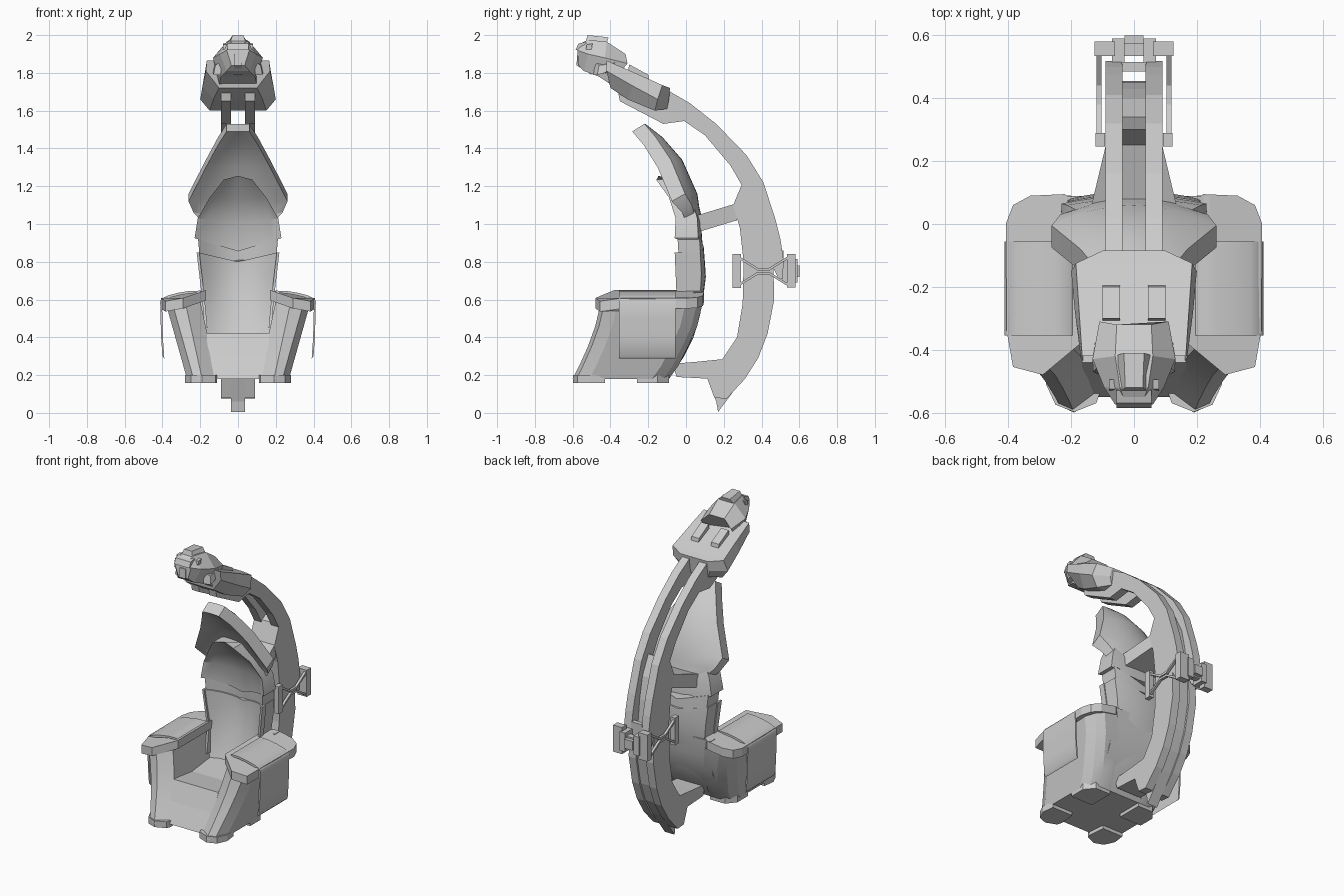
import bpy, bmesh, math


def loft(name, secs, mirror=False, smooth=None):
    """Join closed sections of equal point count, cap both ends."""
    bm = bmesh.new()
    rings = [[bm.verts.new(p) for p in s] for s in secs]
    n = len(rings[0])
    for a, b in zip(rings, rings[1:]):
        for i in range(n):
            j = (i + 1) % n
            bm.faces.new((a[i], a[j], b[j], b[i]))
    bm.faces.new(rings[0])
    bm.faces.new(rings[-1])
    if mirror:
        g = bmesh.ops.duplicate(bm, geom=bm.verts[:] + bm.edges[:] + bm.faces[:])["geom"]
        for v in g:
            if isinstance(v, bmesh.types.BMVert):
                v.co.x *= -1
    bmesh.ops.recalc_face_normals(bm, faces=bm.faces)
    me = bpy.data.meshes.new(name)
    bm.to_mesh(me)
    bm.free()
    ob = bpy.data.objects.new(name, me)
    bpy.context.collection.objects.link(ob)
    if smooth:
        bpy.ops.object.select_all(action='DESELECT')
        bpy.context.view_layer.objects.active = ob
        ob.select_set(True)
        bpy.ops.object.shade_smooth_by_angle(angle=math.radians(smooth))
    return ob


def prism(name, yz, x0, x1, mirror=False):
    """Side profile extruded across x."""
    return loft(name, [[(x, y, z) for y, z in yz] for x in (x0, x1)], mirror)


def box(name, x, y, z, mirror=False):
    return prism(name, [(y[0], z[0]), (y[1], z[0]), (y[1], z[1]), (y[0], z[1])], *x, mirror)


def slab(name, xy, z0, z1, mirror=False):
    """Plan outline extruded up z."""
    return loft(name, [[(x, y, z) for x, y in xy] for z in (z0, z1)], mirror)


def band(name, inner, outer, x0, x1, mirror=False):
    """Curved rail between an inner and an outer side curve."""
    return loft(name, [[(x0, *a), (x1, *a), (x1, *b), (x0, *b)]
                       for a, b in zip(inner, outer)], mirror)


def sym(half):
    """Full section from its right half."""
    return half + [(-x, y, z) for x, y, z in reversed(half)]


def shell(name, rows, tilt=0.0, back=0.25, n=10):
    """Wrapped panel; row = z, half width, centre y, edge y, thickness, edge lift."""
    secs = []
    for z, w, yc, ye, t, lift in rows:
        us = [-1 + 2 * i / n for i in range(n + 1)]
        bend = [(u * w, (ye - yc) * u * u, z + lift * abs(u)) for u in us]
        secs.append([(x, yc + d, zz) for x, d, zz in bend] +
                    [(x, yc + t + d * back, zz + tilt) for x, d, zz in reversed(bend)])
    return loft(name, secs, smooth=25)


# Seat base with front panel and feet
prism("seat", [(-.55, .18), (-.49, .3), (-.44, .42), (-.25, .4), (-.04, .42),
               (.01, .35), (-.09, .18)], -.165, .165)
slab("front_foot", [(.11, -.54), (.12, -.57), (.19, -.598), (.25, -.575), (.28, -.51), (.27, -.43), (.12, -.43)],
     .158, .2, True)
slab("rear_foot", [(.11, -.26), (.27, -.26), (.27, -.15), (.22, -.09), (.11, -.09)], .158, .2, True)

# Sloping arm bodies
secs = []
for z, yf, yb in [(.18, -.6, -.09), (.25, -.565, -.04), (.35, -.52, .01),
                  (.46, -.48, .06), (.59, -.45, .09)]:
    k = (z - .18) / .41
    xi, xo = .11 + .09 * k, .27 + .115 * k
    secs.append([(xi, yf + .06, z), (xi + .08, yf, z), (xo - .035, yf + .02, z), (xo, yf + .09, z),
                 (xo, yb - .09, z), (xo - .03, yb - .03, z), (xo - .08, yb, z), (xi, yb, z)])
loft("arm_side", secs, True, 25)

# Armrest caps and the draped outer pads
outline = [(.17, -.38), (.29, -.48), (.385, -.455), (.405, -.34), (.408, .0), (.385, .06),
           (.33, .09), (.22, .095), (.17, .06)]
loft("armrest", [[(x, y, (.65 if y > -.4 else .63) - (x - .17) * .18 - d) for x, y in outline]
                 for d in (.055, 0)], True)
arc = [(.2, .647), (.26, .645), (.32, .635), (.37, .622), (.405, .605), (.412, .59),
       (.41, .5), (.407, .4), (.4, .3)]
loft("arm_pad", [[(x, -.355, z), (x, -.055, z), (x - .01, -.055, z - .012), (x - .01, -.355, z - .012)]
                 for x, z in arc], True, 60)

# Backrest, head pad and hood
shell("rear_body", [(.18, .2, -.14, -.15, .045, 0), (.3, .21, -.06, -.07, .045, 0), (.4, .22, 0, -.01, .04, 0),
                    (.52, .23, .035, .025, .04, 0), (.64, .24, .05, .04, .04, 0)])
shell("lower_back", [(.18, .15, -.15, -.16, .06, 0), (.3, .16, -.08, -.11, .07, 0),
                     (.4, .17, -.03, -.07, .07, 0), (.6, .185, .02, -.04, .07, 0),
                     (.72, .2, .045, -.05, .06, .02), (.8, .212, .045, -.055, .055, .05)])
shell("middle_back", [(.795, .205, .055, -.04, .045, .05), (.86, .212, .05, -.045, .045, .07)])
shell("head_pad", [(.855, .23, .04, -.06, .05, .07), (1.0, .213, .025, -.055, .055, .03),
                   (1.13, .15, -.04, -.09, .08, .01), (1.255, .075, -.148, -.158, .09, -.02)])
shell("hood", [(.99, .19, .04, .0, .045, .02), (1.05, .235, .02, -.02, .05, .01),
               (1.12, .262, -.01, -.075, .07, 0), (1.3, .17, -.09, -.15, .07, 0),
               (1.42, .105, -.19, -.225, .065, 0), (1.49, .06, -.28, -.285, .065, 0)], .04, 1)
loft("back_side_trim", [[(x0, y, z), (x0 + .014, y, z), (x0 + .014, y + .04, z), (x0, y + .04, z)]
                        for x0, y, z in [(.162, -.09, .45), (.178, -.05, .62), (.205, -.06, .85)]], True)

# Lower crescent: centre fin and twin side rails
inner = [(.16, .06), (.11, .19), (.19, .28), (.27, .4), (.3, .58), (.305, .8), (.285, .98), (.25, 1.1), (.3, 1.22)]
outer = [(.17, .005), (.3, .18), (.37, .29), (.42, .42), (.455, .6), (.45, .8), (.43, .98), (.4, 1.12), (.34, 1.24)]
band("spine_fin", inner, outer, -.036, .036)
mid_out = [(.215, .075)] + [(y + .012, z) for y, z in outer[1:]]
band("spine_rail", [(.15, .08)] + inner[1:], mid_out, .036, .09, True)

# Upper twin arch carrying the head
up_in = [(.49, .71), (.43, .83), (.39, .95), (.355, 1.06), (.31, 1.18), (.235, 1.31), (.1, 1.47), (-.01, 1.545),
         (-.12, 1.53), (-.35, 1.65)]
up_out = [(.51, .71), (.518, .8), (.5, .92), (.475, 1.02), (.41, 1.22), (.32, 1.365), (.16, 1.53), (.02, 1.64),
          (-.1, 1.71), (-.37, 1.75)]
band("arch_rail", up_in, up_out, .036, .09, True)
box("arch_cross_bar", (-.04, .04), (.485, .515), (.76, .86))

# Struts between chair and crescent
loft("upper_strut", [[(w, y, a), (-w, y, a), (-w, y, b), (w, y, b)]
                     for y, w, a, b in [(.04, .14, .95, 1.04), (.27, .085, 1.02, 1.11)]])
prism("lower_strut", [(-.07, .26), (-.05, .19), (.14, .18), (.27, .36), (.2, .285), (.05, .27)], -.09, .09)

# Pivot clamp around the crescent
box("clamp_front_plate", (.092, .122), (.247, .29), (.66, .84), True)
box("clamp_rear_plate", (.06, .125), (.535, .58), (.665, .84), True)
box("clamp_rear_bar", (-.11, .11), (.535, .575), (.71, .79))
box("clamp_rear_knuckle", (.03, .07), (.51, .59), (.69, .815), True)
box("clamp_knob", (-.03, .03), (.56, .6), (.72, .78))
for tag, s in (("upper", 1), ("lower", -1)):
    path = [(.28, .08), (.38, .018), (.44, .018), (.54, .08)]
    band(f"clamp_{tag}_arm", [(y, .75 + s * h) for y, h in path],
         [(y, .75 + s * (h - .015)) for y, h in path], .104, .12, True)

# Shroud behind the head, widest at its rear shoulders
loft("shroud", [sym([(.1, -.085, 1.72), (.11, -.09, 1.66), (.09, -.1, 1.61)]),
                sym([(.185, -.125, 1.735), (.2, -.15, 1.66), (.15, -.165, 1.6)]),
                sym([(.175, -.27, 1.8), (.188, -.28, 1.73), (.13, -.31, 1.66)]),
                sym([(.165, -.42, 1.865), (.17, -.42, 1.81), (.1, -.4, 1.72)])])
prism("shroud_block", [(-.31, 1.8), (-.19, 1.74), (-.2, 1.79), (-.3, 1.845)], .045, .1, True)

# Faceted head with crown, brow, eyes, cheeks and snout
loft("head", [sym([(.055, -.32, 1.9), (.11, -.31, 1.85), (.1, -.4, 1.74)]),
              sym([(.06, -.42, 1.965), (.132, -.43, 1.88), (.09, -.46, 1.78)]),
              sym([(.045, -.52, 1.975), (.095, -.52, 1.9), (.06, -.54, 1.81)]),
              sym([(.03, -.56, 1.955), (.06, -.575, 1.92), (.035, -.57, 1.84)])])
loft("crown", [sym([(.045, -.535, 1.955), (.028, -.52, 2.0)]), sym([(.06, -.42, 1.955), (.032, -.41, 1.988)])])
prism("brow", [(-.585, 1.92), (-.57, 1.955), (-.53, 1.965), (-.52, 1.93)], -.055, .055)
prism("snout", [(-.58, 1.84), (-.575, 1.9), (-.52, 1.9), (-.5, 1.79)], -.022, .022)
prism("eye", [(-.53, 1.925), (-.525, 1.95), (-.495, 1.955), (-.5, 1.925)], .045, .08, True)
loft("cheek", [[(.09, -.49, 1.79), (.09, -.42, 1.8), (.09, -.36, 1.87), (.09, -.48, 1.86)],
               [(.13, -.47, 1.79), (.132, -.43, 1.8), (.125, -.38, 1.85), (.12, -.46, 1.84)]], True)
